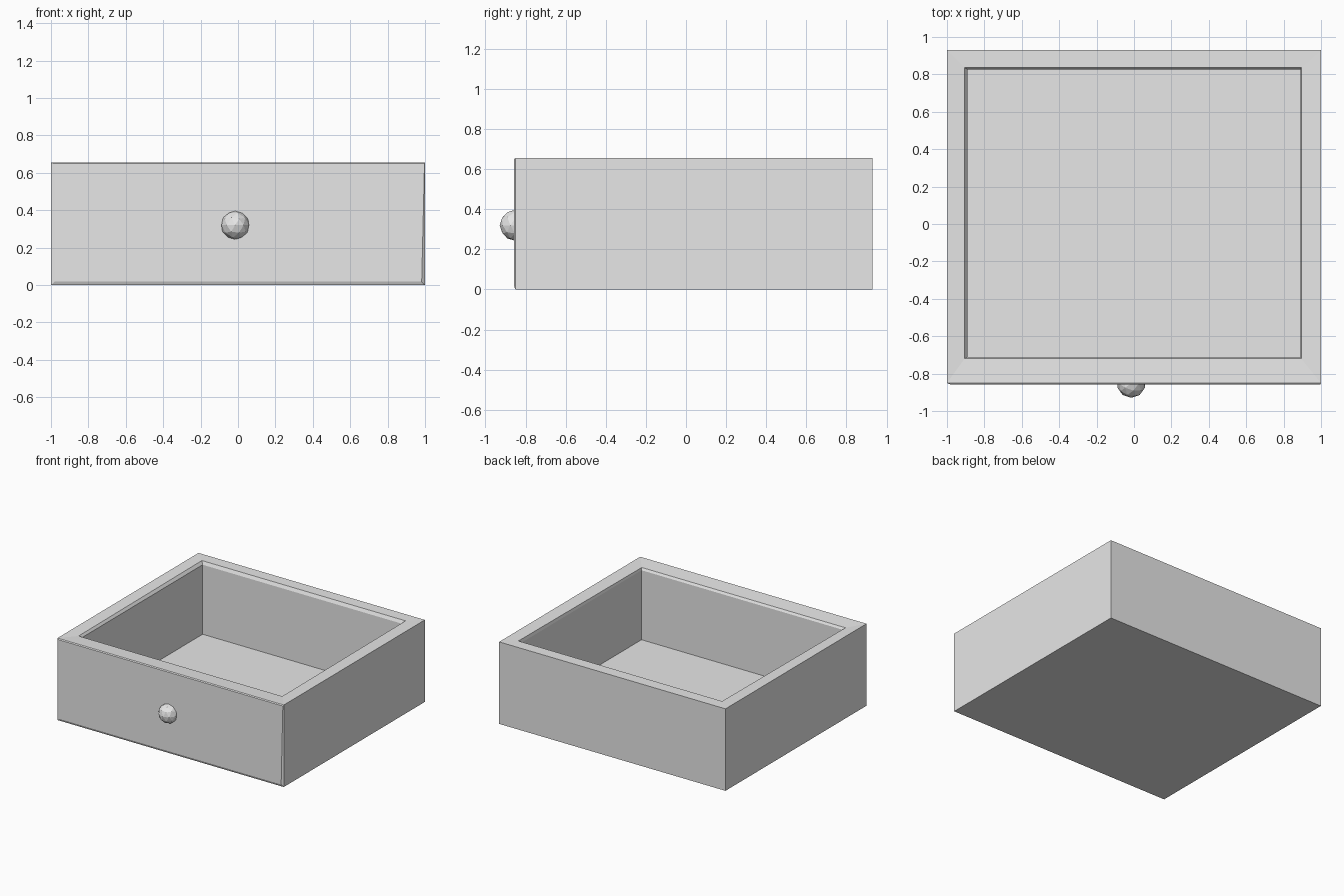
import bpy, bmesh
from mathutils import Vector

cube = bpy.data.objects.get("Cube")
if cube:
    bpy.data.objects.remove(cube, do_unlink=True)

grey = bpy.data.materials.new("light_grey")
grey.use_nodes = True
grey.diffuse_color = (0.8, 0.8, 0.8, 1)
grey.node_tree.nodes["Principled BSDF"].inputs["Base Color"].default_value = (0.8, 0.8, 0.8, 1)


def add_object(name, bm):
    bmesh.ops.recalc_face_normals(bm, faces=bm.faces)
    mesh = bpy.data.meshes.new(name)
    bm.to_mesh(mesh)
    bm.free()
    mesh.materials.append(grey)
    obj = bpy.data.objects.new(name, mesh)
    bpy.context.collection.objects.link(obj)
    return obj


def ring(bm, x0, x1, y0, y1, z, z_front=None):
    """Rectangular loop of vertices; the front edge may sit at its own height."""
    zf = z if z_front is None else z_front
    return [bm.verts.new(p) for p in ((x0, y0, zf), (x1, y0, zf), (x1, y1, z), (x0, y1, z))]


# Open box: outer walls, rim, chamfered inner lip, inner walls and floor
TOP, FLOOR = 0.655, 0.075
bm = bmesh.new()
loops = [
    ring(bm, -1, 1, -0.85, 0.93, 0),
    ring(bm, -1, 1, -0.85, 0.93, TOP),
    ring(bm, -0.905, 0.895, -0.72, 0.837, TOP, TOP - 0.008),
    ring(bm, -0.89, 0.89, -0.71, 0.825, TOP - 0.025),
    ring(bm, -0.89, 0.89, -0.71, 0.825, FLOOR),
]
bm.faces.new(loops[0])
bm.faces.new(loops[-1])
for low, high in zip(loops, loops[1:]):
    for i in range(4):
        j = (i + 1) % 4
        bm.faces.new((low[i], low[j], high[j], high[i]))
bmesh.ops.recalc_face_normals(bm, faces=bm.faces)

# Front panel with a shallow bevelled border that fades out at the upper right
front = min(bm.faces, key=lambda f: f.calc_center_median().y)
bmesh.ops.inset_region(bm, faces=[front], thickness=0.018, use_even_offset=True)
for v in front.verts:
    v.co.y -= 0.008
    if v.co.z > TOP / 2:
        v.co.z = TOP - 0.006
        if v.co.x > 0:
            v.co.x = 0.997
add_object("drawer_box", bm)

# Faceted knob half sunk into the front panel
bm = bmesh.new()
bmesh.ops.create_icosphere(bm, subdivisions=2, radius=0.077)
bmesh.ops.translate(bm, verts=bm.verts, vec=Vector((-0.015, -0.852, 0.32)))
add_object("knob", bm)
